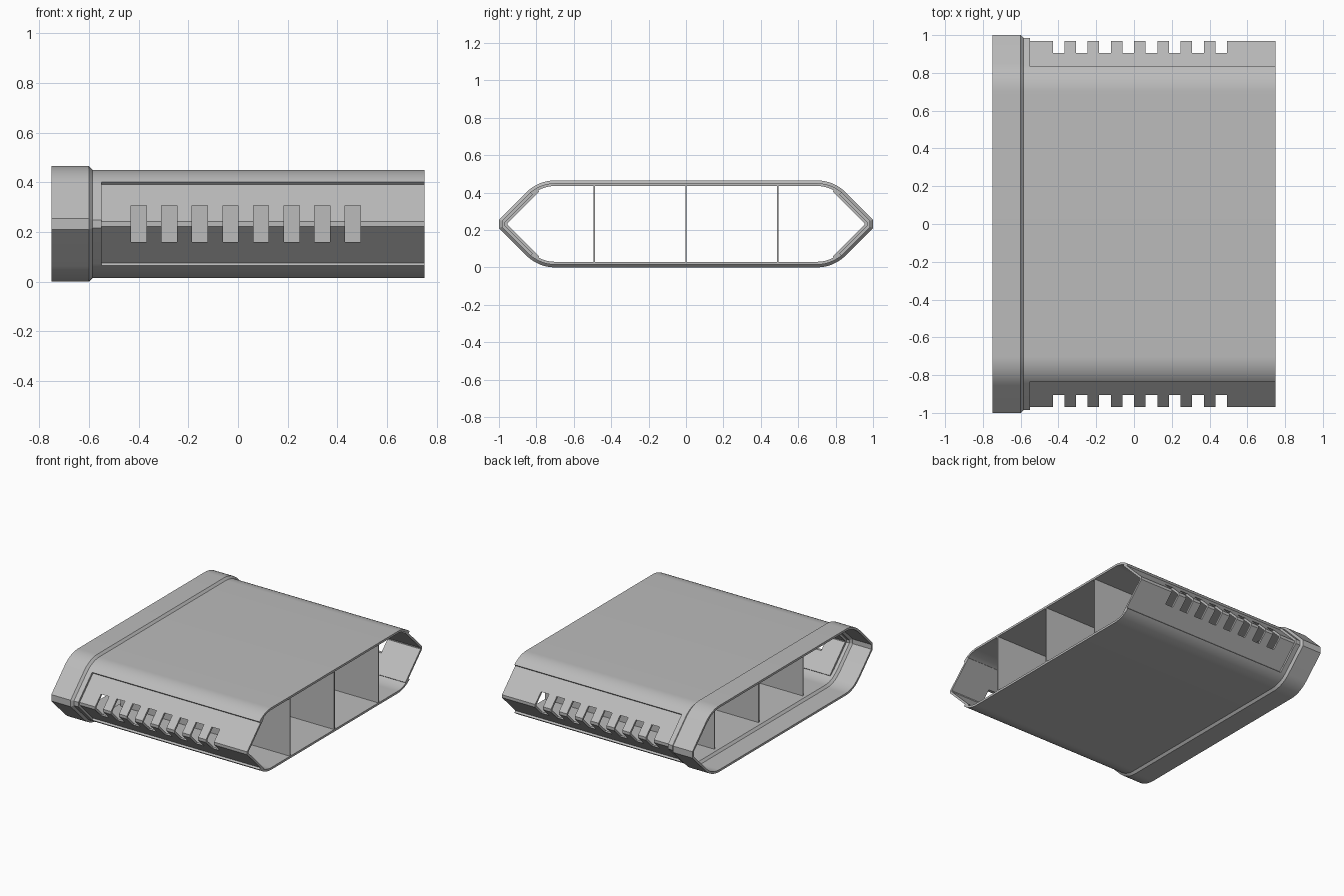
import bpy, bmesh
from math import sin, cos, radians
from mathutils import Matrix

if "Cube" in bpy.data.objects:
    bpy.data.objects.remove(bpy.data.objects["Cube"], do_unlink=True)

MID = 0.2325       # mid height of the sleeve
FLAT = 0.7         # half width of the flat top
RADIUS = 0.217     # outer shoulder radius
STEP = 0.015       # wall thickness and recess depth

grey = bpy.data.materials.new("plain_grey")
grey.use_nodes = True
GREY = (0.5, 0.5, 0.5, 1)
grey.diffuse_color = GREY
grey.node_tree.nodes["Principled BSDF"].inputs["Base Color"].default_value = GREY


def make_object(name, bm):
    mesh = bpy.data.meshes.new(name)
    bmesh.ops.recalc_face_normals(bm, faces=bm.faces)
    bm.to_mesh(mesh)
    bm.free()
    mesh.materials.append(grey)
    obj = bpy.data.objects.new(name, mesh)
    bpy.context.collection.objects.link(obj)
    return obj


def add_box(bm, lo, hi):
    size = [b - a for a, b in zip(lo, hi)]
    centre = [(a + b) / 2 for a, b in zip(lo, hi)]
    matrix = Matrix.Translation(centre) @ Matrix.Diagonal((*size, 1))
    bmesh.ops.create_cube(bm, size=1, matrix=matrix)


def section(inset, edge_angle, recessed):
    """Closed y, z outline, inset from the collar, with optional sunken side panels."""
    r = RADIUS - inset
    base = MID - RADIUS
    arc = lambda a: (FLAT + r * sin(radians(a)), base + r * cos(radians(a)))
    quarter = [arc(edge_angle * i / 10) for i in range(11)]
    tip_inset = inset + STEP if recessed else inset
    tip = (1 - tip_inset, 0.0225 - 0.414 * tip_inset)
    if recessed:
        y, z = quarter[-1]
        depth = (y + z - sum(tip)) / 2
        quarter.append((y - depth, z - depth))
    else:
        quarter.append(arc(45))
    quarter.append(tip)
    half = quarter + [(y, -z) for y, z in reversed(quarter)]
    loop = half + [(-y, -z) for y, z in half]
    return [(y, z + MID) for y, z in loop]


# Sleeve: outline carried along the outside, around the open end and back inside
OUT, IN = 41, 29
stations = [
    (-0.75, 0, OUT, False), (-0.6, 0, OUT, False),
    (-0.585, STEP, OUT, False), (-0.55, STEP, OUT, False),
    (-0.55, STEP, OUT, True), (0.75, STEP, OUT, True),
    (0.75, 2 * STEP, IN, True), (-0.567, 2 * STEP, IN, True),
    (-0.567, 2 * STEP, IN, False), (-0.59, 2 * STEP, IN, False),
    (-0.605, STEP, IN, False), (-0.75, STEP, IN, False),
]
# The wall follows the section radius measured from the collar centre
RADIUS_CENTRE = MID - RADIUS
bm = bmesh.new()
rings = [[bm.verts.new((x, y, z)) for y, z in section(inset, angle, recessed)]
         for x, inset, angle, recessed in stations]
for i, ring in enumerate(rings):
    following = rings[(i + 1) % len(rings)]
    for j in range(len(ring)):
        k = (j + 1) % len(ring)
        bm.faces.new((ring[j], ring[k], following[k], following[j]))
bmesh.ops.remove_doubles(bm, verts=bm.verts, dist=0.0001)
bmesh.ops.dissolve_degenerate(bm, dist=0.0001, edges=bm.edges)
sleeve = make_object("sleeve", bm)

# Row of slots cut through both side edges
bm = bmesh.new()
for side in (-1, 1):
    for i in range(8):
        x = -0.43 + 0.1229 * i
        lo, hi = sorted((side * 0.84, side * 1.1))
        add_box(bm, (x, lo, MID - 0.0735), (x + 0.062, hi, MID + 0.0745))
cutter = make_object("slot_cutter", bm)
cutter.hide_render = True

cut = sleeve.modifiers.new("slots", "BOOLEAN")
cut.operation = "DIFFERENCE"
cut.solver = "EXACT"
cut.object = cutter
bpy.ops.object.select_all(action="DESELECT")
sleeve.select_set(True)
bpy.context.view_layer.objects.active = sleeve
bpy.ops.object.modifier_apply(modifier=cut.name)
bpy.data.objects.remove(cutter, do_unlink=True)
bpy.ops.object.shade_smooth_by_angle(angle=radians(20))

# Three thin upright dividers inside
for name, y in (("front_divider", -0.49), ("middle_divider", 0), ("back_divider", 0.49)):
    bm = bmesh.new()
    add_box(bm, (-0.567, y - 0.004, 0.028), (0.75, y + 0.004, 0.437))
    make_object(name, bm)
